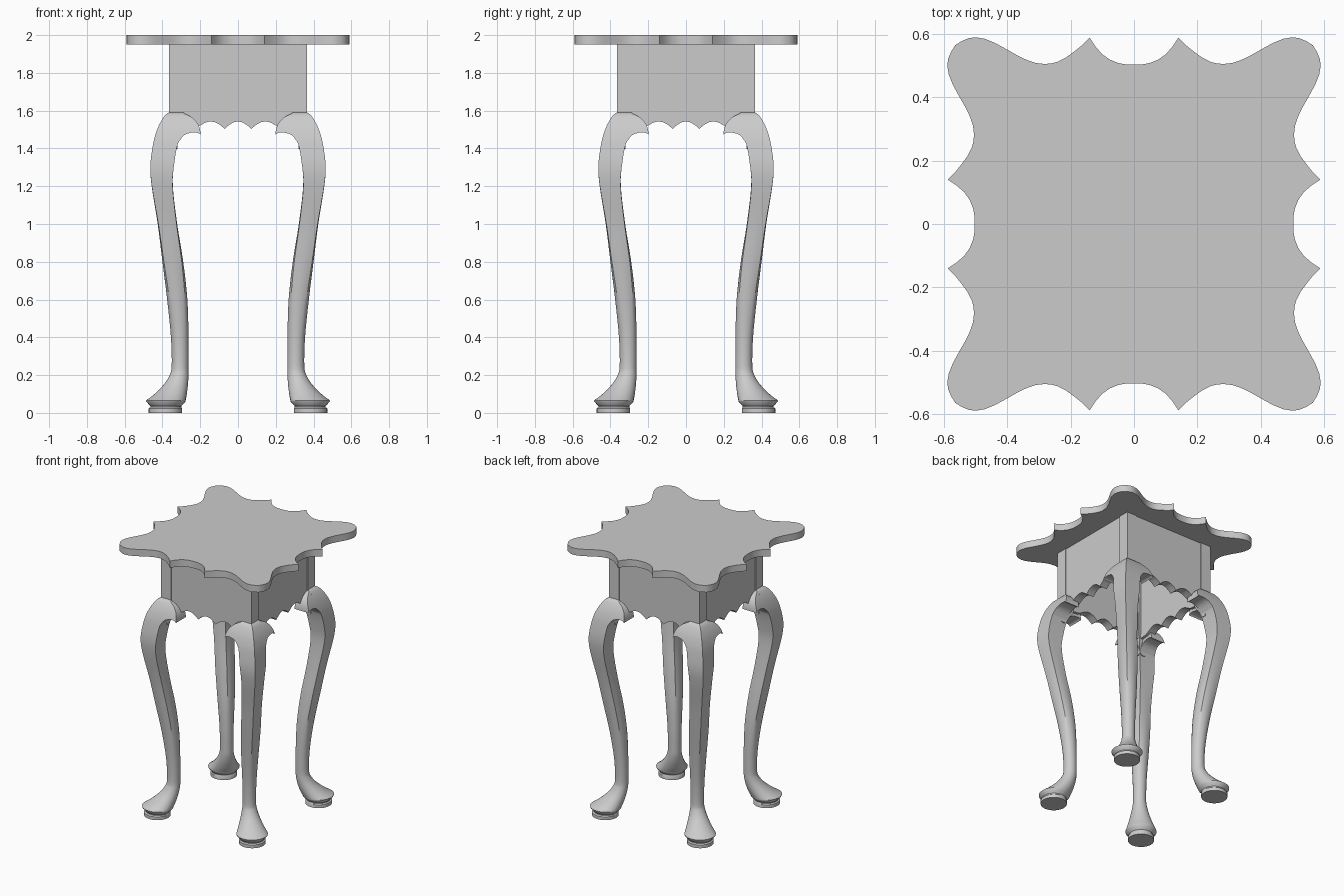
import bpy, bmesh
from math import cos, sin, pi

if "Cube" in bpy.data.objects:
    bpy.data.objects.remove(bpy.data.objects["Cube"])


def make(name, verts, faces, mirror=False, angle=35):
    me = bpy.data.meshes.new(name)
    me.from_pydata(verts, [], faces)
    bm = bmesh.new()
    bm.from_mesh(me)
    bmesh.ops.recalc_face_normals(bm, faces=bm.faces)
    bm.to_mesh(me)
    bm.free()
    ob = bpy.data.objects.new(name, me)
    bpy.context.collection.objects.link(ob)
    bpy.ops.object.select_all(action='DESELECT')
    ob.select_set(True)
    bpy.context.view_layer.objects.active = ob
    bpy.ops.object.shade_smooth_by_angle(angle=angle * pi / 180)
    if mirror:
        m = ob.modifiers.new("Mirror", 'MIRROR')
        m.use_axis = (True, True, False)
        m.use_clip = False
        m.use_mirror_merge = False
    return ob


def loft(name, rings, **kw):
    n = len(rings[0])
    verts = [p for r in rings for p in r]
    faces = [(i * n + j, i * n + (j + 1) % n, (i + 1) * n + (j + 1) % n, (i + 1) * n + j)
             for i in range(len(rings) - 1) for j in range(n)]
    faces += [tuple(range(n)), tuple(range((len(rings) - 1) * n, len(rings) * n))]
    return make(name, verts, faces, **kw)


def smooth_rows(rows, steps=4):
    # Catmull-Rom through the rows
    out = []
    for i in range(len(rows) - 1):
        a, b, c, d = rows[max(i - 1, 0)], rows[i], rows[i + 1], rows[min(i + 2, len(rows) - 1)]
        for s in range(steps):
            t = s / steps
            out.append(tuple(0.5 * (2 * q + (r - p) * t + (2 * p - 5 * q + 4 * r - u) * t * t
                                    + (3 * q - p - 3 * r + u) * t ** 3)
                             for p, q, r, u in zip(a, b, c, d)))
    return out + [rows[-1]]


# Table top: half of one side, mirrored and turned four times
half = [(0, .503), (.03, .504), (.05, .508), (.075, .518), (.1, .535), (.12, .558), (.14, .588),
        (.165, .563), (.19, .543), (.215, .525), (.24, .512), (.262, .506), (.285, .505),
        (.31, .508), (.335, .516), (.365, .53), (.4, .55), (.44, .572), (.47, .584), (.5, .589),
        (.522, .586), (.545, .576), (.564, .564)]
side = [(-x, y) for x, y in half[:0:-1]] + half[:-1]
outline = []
for k in range(4):
    c, s = (1, 0, -1, 0)[k], (0, -1, 0, 1)[k]
    outline += [(c * x - s * y, s * x + c * y) for x, y in side]
loft("table_top", [[(x, y, z) for x, y in outline] for z in (1.95, 2.0)])

# Corner posts
a, b = .285, .366
loft("corner_post", [[(a, a, z), (b, a, z), (b, b, z), (a, b, z)] for z in (1.585, 1.95)], mirror=True)

# Scalloped apron panels
edge = [(.29, 1.50), (.23, 1.505), (.2, 1.522), (.175, 1.536), (.15, 1.543), (.125, 1.54),
        (.1, 1.528), (.07, 1.504), (.05, 1.522), (.025, 1.538), (0, 1.543)]
edge = [(-x, z) for x, z in edge] + edge[-2::-1]
prof = edge + [(.29, 1.95), (-.29, 1.95)]
for k, name in enumerate(("back_apron", "left_apron", "front_apron", "right_apron")):
    c, s = cos(k * pi / 2), sin(k * pi / 2)
    loft(name, [[(c * x - s * y, s * x + c * y, z) for x, z in prof] for y in (.30, .36)])

# Cabriole leg: rows of (z, outer, inner, squareness)
rows = smooth_rows([
    (1.59, .365, .285, 1), (1.575, .387, .285, 1), (1.53, .415, .287, 1), (1.48, .435, .292, 1),
    (1.42, .45, .32, 1), (1.31, .464, .339, 1), (1.2, .457, .345, .95), (1.0, .425, .322, .8),
    (.8, .40, .29, .55), (.6, .375, .268, .25), (.4, .355, .262, .05), (.25, .351, .262, 0),
    (.2, .362, .262, 0), (.15, .393, .265, 0), (.1, .442, .271, 0), (.066, .487, .277, 0)])
foot = [(.06, .486, .278, 0), (.036, .464, .30, 0), (.03, .464, .30, 0),
        (.024, .473, .296, 0), (0, .473, .296, 0)]


def section(z, outer, inner, k):
    m, h = (outer + inner) / 2, (outer - inner) / 2
    ring = []
    for i in range(32):
        c, s = cos(i * pi / 16), sin(i * pi / 16)
        r = h / max(abs(c), abs(s)) ** max(k, 0)
        ring.append((m + r * c, m + r * s, z))
    return ring


loft("cabriole_leg", [section(*r) for r in rows + foot], mirror=True)


def knee(z):
    for p, q in zip(rows, rows[1:]):
        if q[0] <= z <= p[0]:
            return p[1] + (q[1] - p[1]) * (p[0] - z) / (p[0] - q[0])
    return .365


# Knee ears: columns of (x, bottom, top), front surface follows the knee curve
cols = smooth_rows([(.198, 1.472, 1.476), (.203, 1.478, 1.508), (.22, 1.484, 1.542),
                    (.25, 1.483, 1.569), (.285, 1.47, 1.584), (.31, 1.44, 1.588),
                    (.335, 1.40, 1.59), (.365, 1.40, 1.59)], 2)
rings = []
for x, lo, hi in cols:
    zs = [lo + (hi - lo) * i / 9 for i in range(10)]
    rings.append([(x, knee(z), z) for z in zs] + [(x, .32, hi), (x, .32, lo)])
loft("knee_ear_front_back", rings, mirror=True)
loft("knee_ear_sides", [[(y, x, z) for x, y, z in r] for r in rings], mirror=True)
